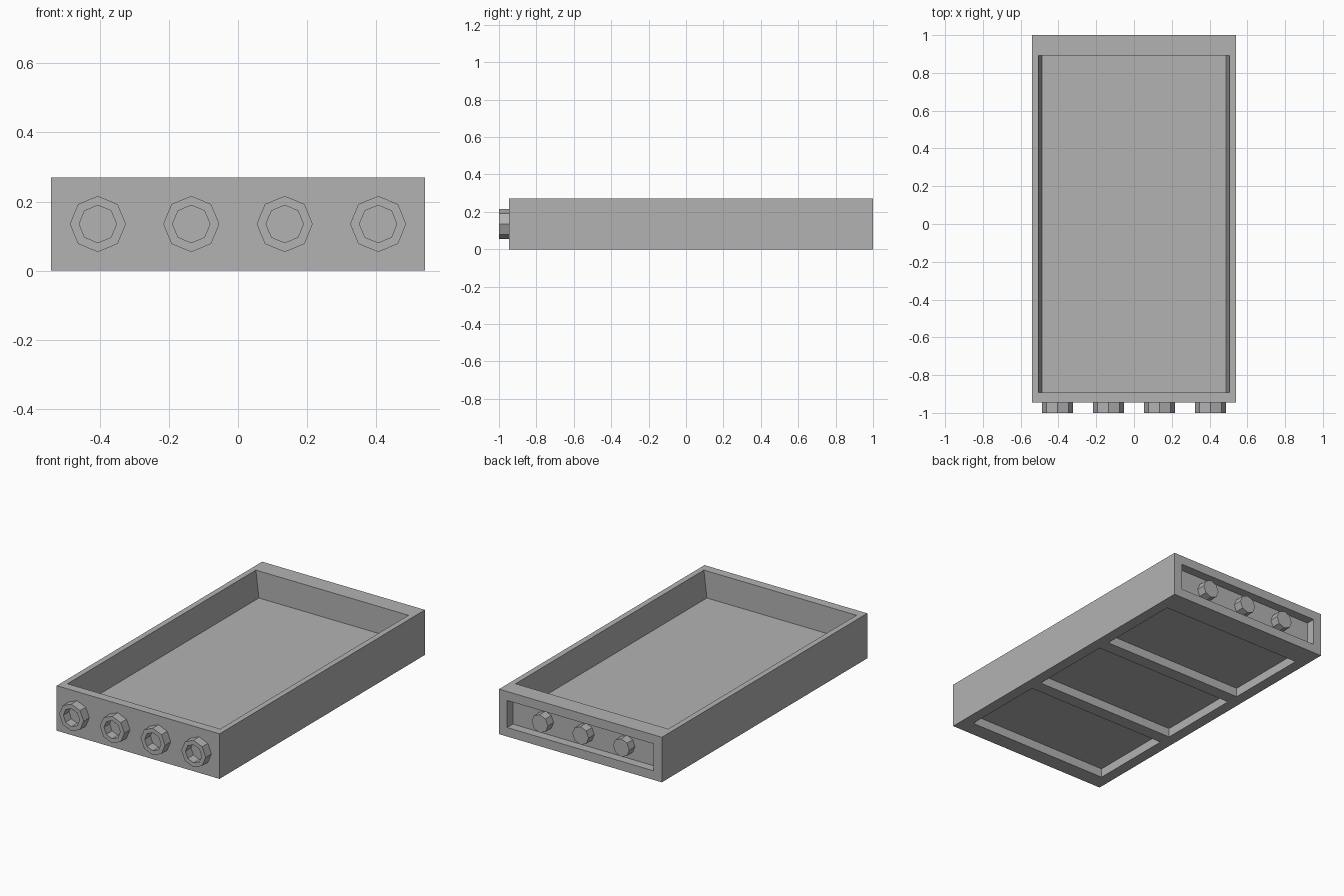
import bpy
import math

cube = bpy.data.objects.get("Cube")
if cube:
    bpy.data.objects.remove(cube, do_unlink=True)

grey = bpy.data.materials.new("mid_grey")
grey.use_nodes = True
colour = (0.45, 0.45, 0.45, 1)
grey.diffuse_color = colour
grey.node_tree.nodes["Principled BSDF"].inputs["Base Color"].default_value = colour

U = 0.054               # wall thickness, the module of the whole part
HALF_X, HEIGHT = 10 * U, 5 * U
FRONT, BACK = -1 + U, 1


def box(name, x, y, z):
    """Box between the (low, high) limits on each axis."""
    bpy.ops.mesh.primitive_cube_add(size=1)
    ob = bpy.context.object
    ob.name = name
    for v in ob.data.vertices:
        v.co = [lim[int(c > 0)] for lim, c in zip((x, y, z), v.co)]
    ob.data.materials.append(grey)
    return ob


def octagon(name, x, y, radius):
    """Eight-sided prism lying along y."""
    bpy.ops.mesh.primitive_cylinder_add(
        vertices=8, radius=radius, depth=y[1] - y[0],
        location=(x, sum(y) / 2, HEIGHT / 2), rotation=(math.pi / 2, 0, 0))
    ob = bpy.context.object
    ob.name = name
    ob.data.materials.append(grey)
    return ob


def cut(target, cutter):
    """Subtract the cutter and discard it."""
    cutter.hide_render = True
    mod = target.modifiers.new("cut", "BOOLEAN")
    mod.operation, mod.solver, mod.object = "DIFFERENCE", "EXACT", cutter
    bpy.context.view_layer.objects.active = target
    bpy.ops.object.modifier_apply(modifier=mod.name)
    bpy.data.objects.remove(cutter, do_unlink=True)


# Tray body
body = box("tray_body", (-HALF_X, HALF_X), (FRONT, BACK), (0, HEIGHT))

# Open top cavity, side walls leaning outward towards the rim
floor_z, top_z = 2 * U, HEIGHT + U
cavity = box("cavity_cutter", (-9 * U, 9 * U), (FRONT + U, BACK - 2 * U), (floor_z, top_z))
flare = 0.02 * (top_z - floor_z) / (HEIGHT - floor_z)
for v in cavity.data.vertices:
    if v.co.z > HEIGHT:
        v.co.x += math.copysign(flare, v.co.x)
cut(body, cavity)

# Recess in the back wall
cut(body, box("recess_cutter", (-9 * U, 9 * U), (BACK - U, BACK + U), (U, 4 * U)))

# Three shallow pockets underneath
for i in (-1, 0, 1):
    y = 0.003 + i * 0.594
    cut(body, box("pocket_cutter", (-0.473, 0.473), (y - 0.258, y + 0.258), (-U, U)))

# Hollow sockets on the front
for i in range(4):
    x = (i - 1.5) * HEIGHT
    socket = octagon(f"front_socket_{i + 1}", x, (-1, FRONT), 1.5 * U)
    cut(socket, octagon("bore_cutter", x, (-1 - U, FRONT + U), U))

# Solid pegs inside the back recess
for i in range(3):
    octagon(f"back_peg_{i + 1}", (i - 1) * HEIGHT, (BACK - U, BACK), U)
